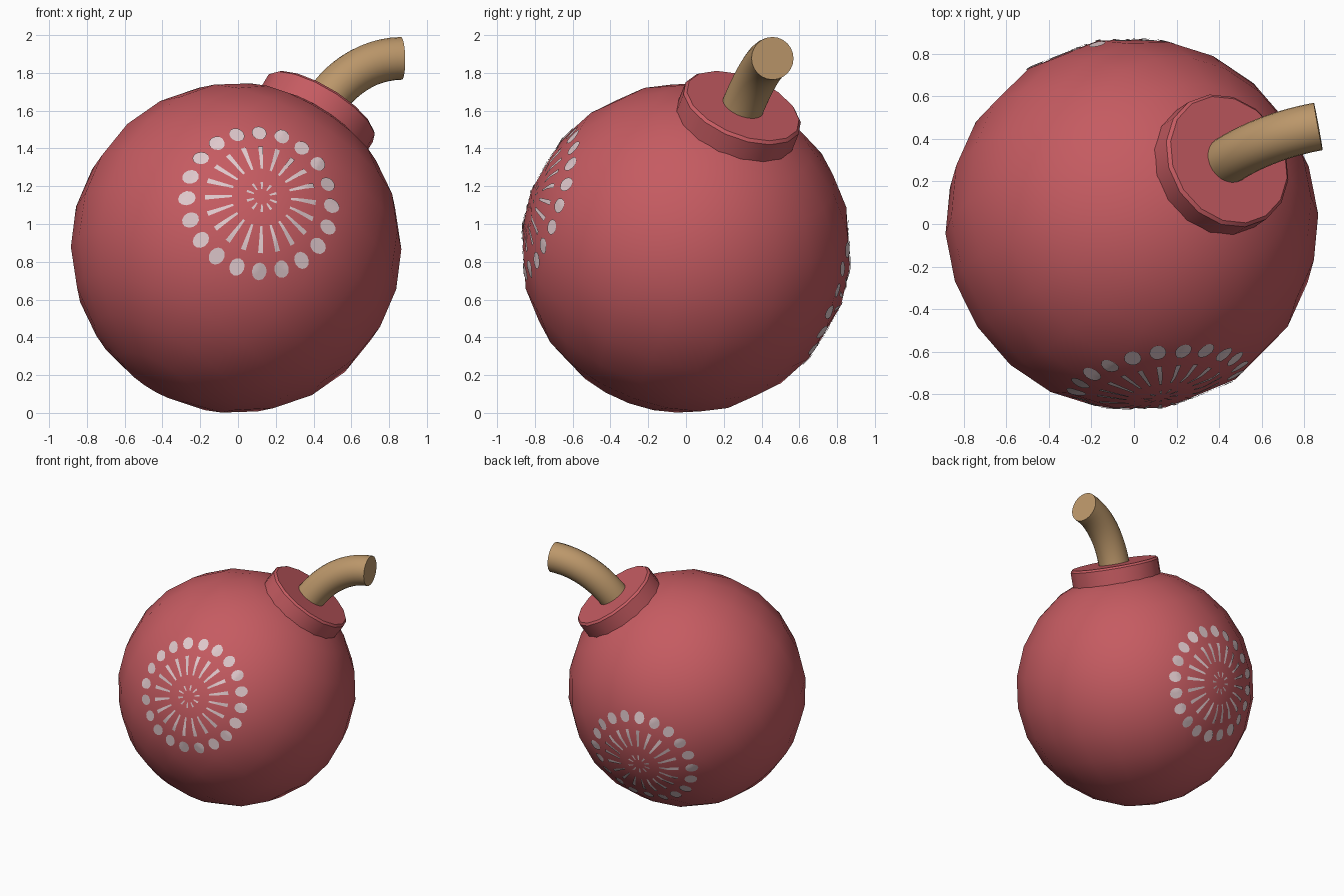
import bpy, bmesh, math
from mathutils import Vector
from mathutils.bvhtree import BVHTree

if "Cube" in bpy.data.objects:
    bpy.data.objects.remove(bpy.data.objects["Cube"])

CENTRE = Vector((-0.01, 0, 0.873))
R = 0.876
AXIS = Vector((0.49, 0.325, 0.81)).normalized()   # direction of the neck


def material(name, rgb):
    m = bpy.data.materials.new(name)
    m.diffuse_color = (*rgb, 1)
    m.use_nodes = True
    m.node_tree.nodes["Principled BSDF"].inputs["Base Color"].default_value = m.diffuse_color
    return m


red = material("dull red", (0.56, 0.105, 0.12))
pale = material("pale pink white", (0.74, 0.58, 0.60))
tan = material("tan rope", (0.50, 0.31, 0.145))


def make_object(name, bm, mat, angle=None):
    mesh = bpy.data.meshes.new(name)
    bmesh.ops.recalc_face_normals(bm, faces=bm.faces)
    bm.to_mesh(mesh)
    bm.free()
    mesh.materials.append(mat)
    ob = bpy.data.objects.new(name, mesh)
    bpy.context.collection.objects.link(ob)
    if angle:
        bpy.ops.object.select_all(action='DESELECT')
        ob.select_set(True)
        bpy.context.view_layer.objects.active = ob
        bpy.ops.object.shade_smooth_by_angle(angle=math.radians(angle))
    return ob


def frame(direction):
    """Two unit vectors square to a direction."""
    u = Vector((0, 0, 1)).cross(direction).normalized()
    return u, direction.cross(u)


def skin(bm, rings):
    """Join rings of points into a capped tube."""
    loops = [[bm.verts.new(p) for p in ring] for ring in rings]
    n = len(loops[0])
    for a, b in zip(loops, loops[1:]):
        for i in range(n):
            j = (i + 1) % n
            bm.faces.new((a[i], a[j], b[j], b[i]))
    bm.faces.new(loops[0])
    bm.faces.new(loops[-1])


def ring(centre, direction, radius, n):
    u, v = frame(direction)
    return [centre + radius * (u * math.cos(t) + v * math.sin(t))
            for t in (2 * math.pi * i / n for i in range(n))]


# round body, poles lined up with the neck
bm = bmesh.new()
bmesh.ops.create_uvsphere(bm, u_segments=20, v_segments=12, radius=R)
rot = AXIS.to_track_quat('Z', 'Y').to_matrix()
for v in bm.verts:
    v.co = rot @ v.co + CENTRE
bm.normal_update()
surface = BVHTree.FromBMesh(bm)
make_object("round_body", bm, red, 40)

# neck disc with a small bevelled rim
bm = bmesh.new()
skin(bm, [ring(CENTRE + AXIS * h, AXIS, r, 16)
          for h, r in ((0.76, 0.33), (0.915, 0.33), (0.93, 0.315))])
make_object("neck_disc", bm, red, 30)

# bent fuse swept along a curve
end_dir = Vector((0.983, 0.18, 0.02)).normalized()
p0 = CENTRE + AXIS * 0.9
p3 = Vector((0.865, 0.458, 1.877))
p1, p2 = p0 + AXIS * 0.2, p3 - end_dir * 0.19
rings = []
for k in range(13):
    t = k / 12
    s = 1 - t
    p = s**3 * p0 + 3 * s * s * t * p1 + 3 * s * t * t * p2 + t**3 * p3
    d = s * s * (p1 - p0) + 2 * s * t * (p2 - p1) + t * t * (p3 - p2)
    rings.append(ring(p, d.normalized(), 0.113, 24))
bm = bmesh.new()
skin(bm, rings)
make_object("bent_fuse", bm, tan, 40)


# painted rosettes, laid on the body's faces
def rosette(name, direction):
    direction = direction.normalized()
    u, v = frame(direction)
    bm = bmesh.new()

    def point(r, a, side=0.0):
        radial = u * math.sin(a) + v * math.cos(a)
        across = u * math.cos(a) - v * math.sin(a)
        flat = radial * r + across * side
        d = (flat + direction * math.sqrt(R * R - flat.length_squared)).normalized()
        hit = surface.ray_cast(CENTRE + d * 2, -d)[0]
        return bm.verts.new(hit + d * 0.006)

    def face(*vs):
        f = bm.faces.new(vs)
        f.normal_update()
        if f.normal.dot(direction) < 0:
            f.normal_flip()

    def dash(a, r0, r1, w0, w1, steps):
        prev = None
        for k in range(steps + 1):
            t = k / steps
            w = w0 + (w1 - w0) * t
            pair = [point(r0 + (r1 - r0) * t, a, s * w / 2) for s in (-1, 1)]
            if prev:
                face(prev[0], prev[1], pair[1], pair[0])
            prev = pair

    for i in range(20):
        a = math.radians(18 * i + 3)
        # outer dot
        mid = point(0.39, a)
        loops = [[point(0.39 + q * 0.043 * math.cos(t), a, q * 0.04 * math.sin(t))
                  for t in (math.pi * j / 6 for j in range(12))] for q in (0.5, 1)]
        for j in range(12):
            k = (j + 1) % 12
            face(mid, loops[0][j], loops[0][k])
            face(loops[0][j], loops[1][j], loops[1][k], loops[0][k])
        # spoke
        dash(a, 0.16, 0.30, 0.012, 0.027, 5)
        # short inner dashes
        if i % 2 == 0:
            dash(a, 0.045, 0.085, 0.008, 0.014, 2)
    mesh = bpy.data.meshes.new(name)
    bm.to_mesh(mesh)
    bm.free()
    mesh.materials.append(pale)
    ob = bpy.data.objects.new(name, mesh)
    bpy.context.collection.objects.link(ob)
    for p in mesh.polygons:
        p.use_smooth = True


front = Vector((0.137, -0.815, 0.272))
rosette("front_rosette", front)
rosette("back_rosette", -front)
